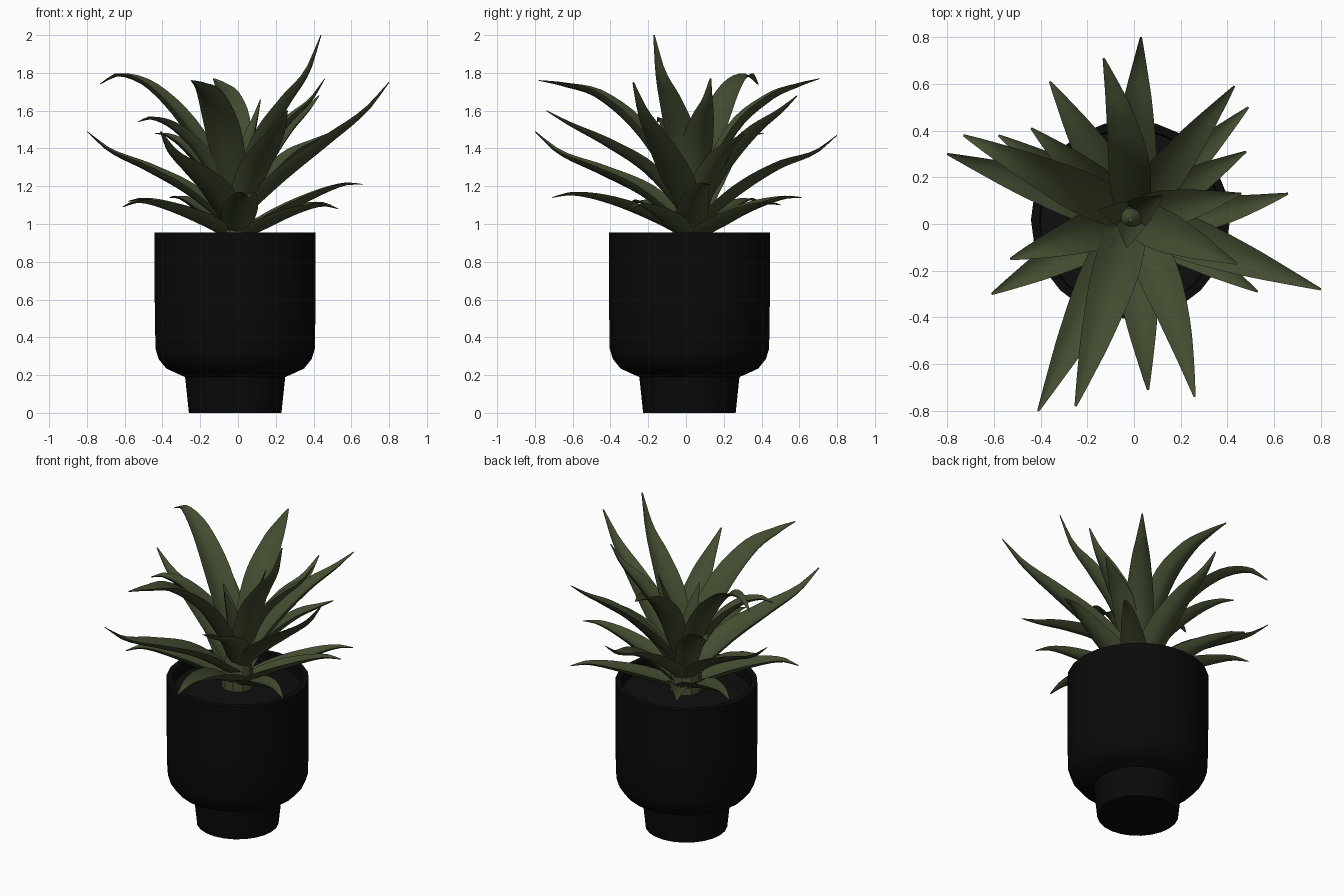
import bpy, bmesh, math
from mathutils import Vector

def material(name, rgb):
    m = bpy.data.materials.new(name)
    m.diffuse_color = (*rgb, 1)
    return m

GREEN = material("leaf green", (0.056, 0.074, 0.030))
BLACK = material("pot black", (0.003, 0.003, 0.003))
SOIL = material("dark soil", (0.005, 0.004, 0.004))
CX, CY = -0.015, 0.018

def finish(name, bm, mat, angle):
    bmesh.ops.recalc_face_normals(bm, faces=bm.faces)
    me = bpy.data.meshes.new(name)
    bm.to_mesh(me)
    bm.free()
    me.materials.append(mat)
    ob = bpy.data.objects.new(name, me)
    bpy.context.collection.objects.link(ob)
    bpy.ops.object.select_all(action='DESELECT')
    ob.select_set(True)
    bpy.context.view_layer.objects.active = ob
    bpy.ops.object.shade_smooth_by_angle(angle=math.radians(angle))
    return ob

def lathe(name, profile, mat, n=24):
    bm = bmesh.new()
    rings = [[bm.verts.new((CX + r * math.cos(2 * math.pi * i / n),
                            CY + r * math.sin(2 * math.pi * i / n), z))
              for i in range(n)] for r, z in profile]
    for a, b in zip(rings, rings[1:]):
        for i in range(n):
            j = (i + 1) % n
            bm.faces.new((a[i], a[j], b[j], b[i]))
    bm.faces.new(rings[0])
    bm.faces.new(rings[-1])
    return finish(name, bm, mat, 35)

# Pot: narrow foot, rounded shoulder, straight wall, hollow rim
lathe("pot", [(0.245, 0), (0.265, 0.19), (0.30, 0.205), (0.365, 0.235),
              (0.405, 0.285), (0.422, 0.34), (0.426, 0.6), (0.426, 0.955),
              (0.39, 0.955), (0.385, 0.84)], BLACK)
lathe("soil", [(0.386, 0.85), (0.386, 0.885), (0.2, 0.90)], SOIL)

def sample(vals, t):
    # Catmull-Rom through (position, value) pairs
    for k in range(len(vals) - 1):
        if t <= vals[k + 1][0] or k == len(vals) - 2:
            break
    def slope(i):
        a, b = vals[max(i - 1, 0)], vals[min(i + 1, len(vals) - 1)]
        return (b[1] - a[1]) / (b[0] - a[0])
    (t0, v0), (t1, v1) = vals[k], vals[k + 1]
    h = t1 - t0
    u = (t - t0) / h
    return ((2*u**3 - 3*u**2 + 1) * v0 + (u**3 - 2*u**2 + u) * h * slope(k)
            + (3*u**2 - 2*u**3) * v1 + (u**3 - u**2) * h * slope(k + 1))

STOPS = (0, 0.3, 0.6, 0.85, 1)
WIDTH = list(zip(STOPS, (0.75, 1.0, 0.72, 0.32, 0.05)))

def leaf(name, x, y, heights, width, bend=0.0, n=16):
    base = Vector((-0.01, 0.03, 0))
    out = Vector((x, y, 0)) - base
    side = Vector((-out.y, out.x, 0)).normalized()
    zs = list(zip(STOPS, heights))
    def point(t):
        p = base + out * t + side * bend * math.sin(math.pi * t)
        p.z = sample(zs, t)
        return p
    bm = bmesh.new()
    rings = []
    for i in range(n + 1):
        t = i / n
        p = point(t)
        tan = (point(min(t + 0.02, 1)) - point(max(t - 0.02, 0))).normalized()
        up = tan.cross(side).normalized()
        if up.z < 0:
            up = -up
        w = width * sample(WIDTH, t) / 2
        # Channelled section: raised edges, sunken middle, thick belly
        sec = [(-1, 0.32), (-0.5, 0.05), (0, -0.06), (0.5, 0.05), (1, 0.32),
               (0.55, -0.14), (0, -0.28), (-0.55, -0.14)]
        rings.append([bm.verts.new(p + side * a * w + up * b * w) for a, b in sec])
    for a, b in zip(rings, rings[1:]):
        for i in range(8):
            j = (i + 1) % 8
            bm.faces.new((a[i], a[j], b[j], b[i]))
    bm.faces.new(rings[0])
    bm.faces.new(rings[-1])
    finish(name, bm, GREEN, 50)

# Leaves: tip x, tip y, heights from base to tip, width, sideways bend
HIGH = [
    (0.44, -0.17, (1.05, 1.43, 1.65, 1.81, 2.00), 0.18, 0),
    (0.80, -0.28, (1.02, 1.25, 1.44, 1.60, 1.75), 0.19, 0),
    (-0.73, 0.38, (1.05, 1.46, 1.71, 1.79, 1.74), 0.18, 0),
    (-0.13, 0.71, (1.05, 1.48, 1.67, 1.74, 1.77), 0.18, -0.03),
    (-0.25, -0.78, (1.05, 1.46, 1.68, 1.74, 1.76), 0.20, 0),
    (0.26, -0.74, (1.02, 1.28, 1.43, 1.53, 1.60), 0.18, 0.03),
    (0.43, 0.59, (1.02, 1.30, 1.49, 1.60, 1.68), 0.17, 0),
    (0.46, 0.13, (1.05, 1.38, 1.55, 1.66, 1.77), 0.17, 0),
    (-0.53, -0.15, (1.02, 1.33, 1.50, 1.56, 1.54), 0.18, 0),
]
MID = [
    (-0.80, 0.30, (0.97, 1.17, 1.30, 1.39, 1.49), 0.18, 0),
    (0.03, 0.80, (0.97, 1.17, 1.31, 1.38, 1.47), 0.19, 0),
    (-0.41, -0.80, (0.97, 1.17, 1.29, 1.38, 1.49), 0.20, 0),
    (-0.44, 0.41, (0.97, 1.25, 1.40, 1.47, 1.48), 0.17, 0),
    (0.48, 0.31, (0.97, 1.22, 1.37, 1.44, 1.48), 0.17, 0),
]
LOW = [
    (0.66, 0.13, (0.93, 1.05, 1.15, 1.21, 1.21), 0.17, -0.03),
    (0.53, -0.29, (0.92, 1.00, 1.07, 1.10, 1.08), 0.16, 0),
    (0.49, 0.50, (0.92, 1.00, 1.07, 1.11, 1.10), 0.16, 0),
    (0.06, -0.71, (0.93, 1.05, 1.13, 1.16, 1.14), 0.19, 0),
    (-0.61, -0.30, (0.92, 1.02, 1.09, 1.12, 1.09), 0.18, 0),
    (-0.58, 0.38, (0.92, 1.02, 1.09, 1.13, 1.12), 0.17, 0),
    (-0.36, 0.61, (0.92, 1.02, 1.10, 1.14, 1.14), 0.18, 0),
]
# Short upright leaves in the heart of the rosette
HEART = [
    (0.12, 0.12, (1.0, 1.28, 1.46, 1.58, 1.66), 0.13, 0),
    (-0.15, 0.06, (1.0, 1.22, 1.36, 1.46, 1.52), 0.12, 0),
    (-0.03, -0.10, (1.0, 1.24, 1.40, 1.50, 1.56), 0.13, 0),
]
for group, rows in (("upper", HIGH), ("middle", MID), ("lower", LOW), ("heart", HEART)):
    for i, row in enumerate(rows):
        leaf(f"{group}_leaf_{i + 1}", *row)

# Short stem holding the leaves
stem = lathe("stem", [(0.10, 0.86), (0.09, 1.0), (0.05, 1.2), (0.01, 1.26)], GREEN, 10)
